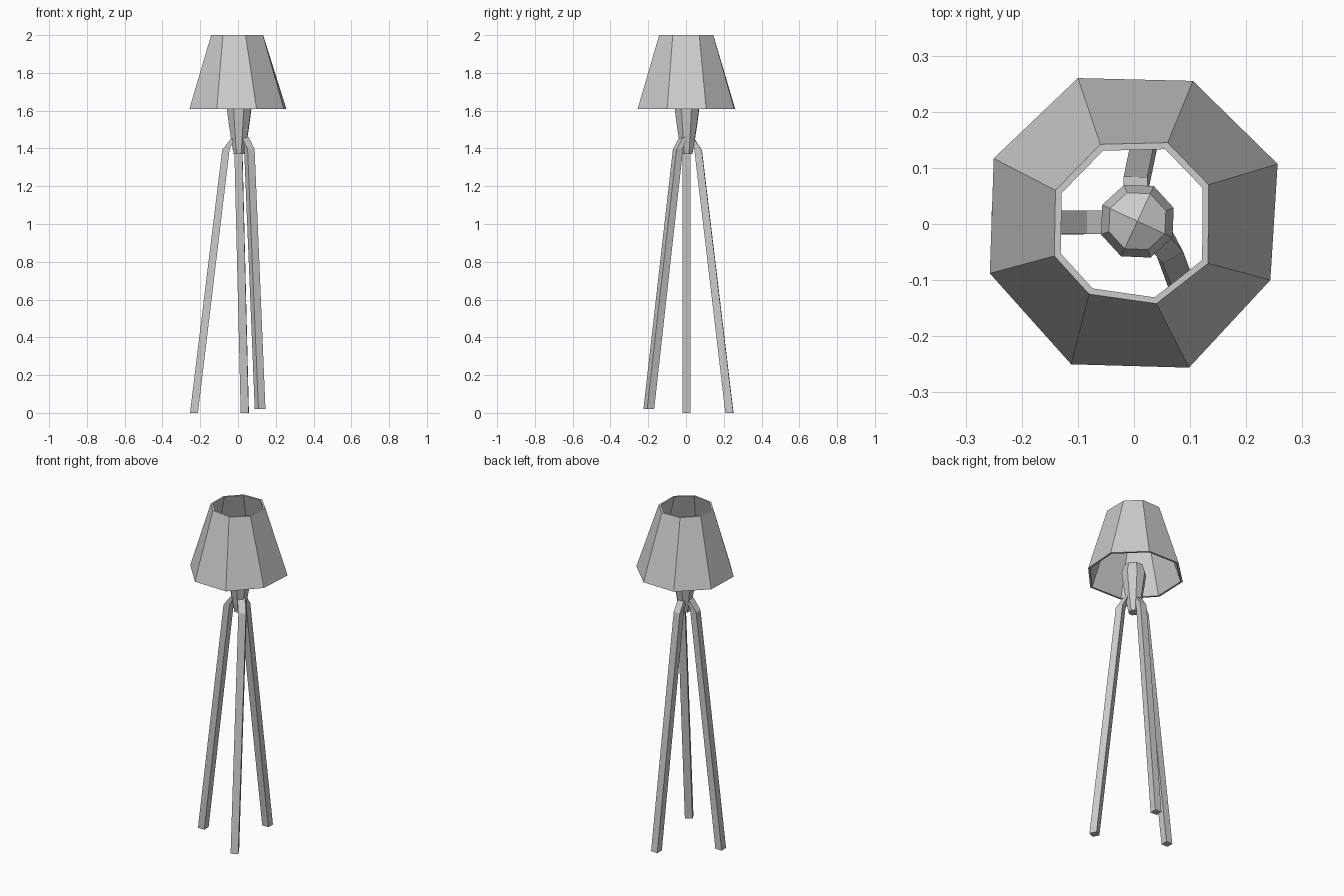
import bpy
import bmesh
from math import cos, sin, radians, tau
from mathutils import Vector

cube = bpy.data.objects.get("Cube")
if cube:
    bpy.data.objects.remove(cube, do_unlink=True)

grey = bpy.data.materials.new("plain grey")
grey.use_nodes = True
grey.diffuse_color = (0.6, 0.6, 0.6, 1)
grey.node_tree.nodes["Principled BSDF"].inputs["Base Color"].default_value = (0.6, 0.6, 0.6, 1)


def finish(bm, name):
    """Turn a bmesh into a flat shaded object."""
    bmesh.ops.recalc_face_normals(bm, faces=bm.faces)
    mesh = bpy.data.meshes.new(name)
    bm.to_mesh(mesh)
    bm.free()
    mesh.materials.append(grey)
    obj = bpy.data.objects.new(name, mesh)
    bpy.context.collection.objects.link(obj)
    return obj


def loft(bm, rings, closed=False):
    """Bridge rings of points with quads; closed joins last to first."""
    loops = [[bm.verts.new(p) for p in ring] for ring in rings]
    pairs = list(zip(loops, loops[1:]))
    if closed:
        pairs.append((loops[-1], loops[0]))
    for a, b in pairs:
        for i in range(len(a)):
            j = (i + 1) % len(a)
            bm.faces.new((a[i], a[j], b[j], b[i]))
    return loops


# Lampshade: slightly uneven octagonal shell, open at both ends
bottom = [(-0.10, 0.26), (0.105, 0.255), (0.256, 0.107), (0.243, -0.10),
          (0.098, -0.256), (-0.112, -0.25), (-0.257, -0.088), (-0.25, 0.117)]
top = [(-0.06, 0.142), (0.06, 0.145), (0.133, 0.07), (0.132, -0.07),
       (0.04, -0.142), (-0.08, -0.125), (-0.142, -0.057), (-0.14, 0.06)]


def outline(points, scale, z):
    return [(x * scale, y * scale, z) for x, y in points]


bm = bmesh.new()
loft(bm, [outline(bottom, 1, 1.61), outline(top, 1, 2.0),
          outline(top, 0.92, 2.0), outline(bottom, 0.955, 1.61)], closed=True)
finish(bm, "lampshade")

# Bulb and tapered socket: eight sided, with a four quad domed cap
bm = bmesh.new()
profile = [(0.03, 1.37), (0.037, 1.40), (0.047, 1.46), (0.06, 1.54),
           (0.069, 1.61), (0.054, 1.66)]
rings = []
for r, z in profile:
    rings.append([(0.006 + r * cos(radians(65) + tau * i / 8),
                   0.005 + r * sin(radians(65) + tau * i / 8), z) for i in range(8)])
loops = loft(bm, rings)
bm.faces.new(loops[0])
tip = bm.verts.new((0.006, 0.005, 1.69))
rim = loops[-1]
for i in range(0, 8, 2):
    bm.faces.new((tip, rim[i], rim[i + 1], rim[(i + 2) % 8]))
finish(bm, "bulb")


# Legs: square bars with a knee bending in to the socket
def leg(name, azimuth, foot, knee, shoulder):
    out = Vector((cos(radians(azimuth)), sin(radians(azimuth)), 0))
    side = Vector((-out.y, out.x, 0)) * 0.021

    def section(centre, half, tilt):
        reach = out * half - Vector((0, 0, tilt))
        c = Vector(centre)
        return [c + reach + side, c - reach + side, c - reach - side, c + reach - side]

    bm = bmesh.new()
    loops = loft(bm, [section(foot, 0.021, 0), section(knee, 0.02, 0.005),
                      section(shoulder, 0.017, 0.008)])
    bm.faces.new(loops[0])
    bm.faces.new(loops[-1])
    finish(bm, name)


leg("right_leg", 180, (-0.233, 0.002, 0), (-0.064, 0.003, 1.395), (-0.025, 0.003, 1.455))
leg("back_leg", 88, (0.036, 0.23, 0), (0.002, 0.064, 1.395), (0.002, 0.03, 1.455))
leg("front_leg", -62, (0.117, -0.197, 0.02), (0.06, -0.042, 1.40), (0.035, -0.015, 1.46))
